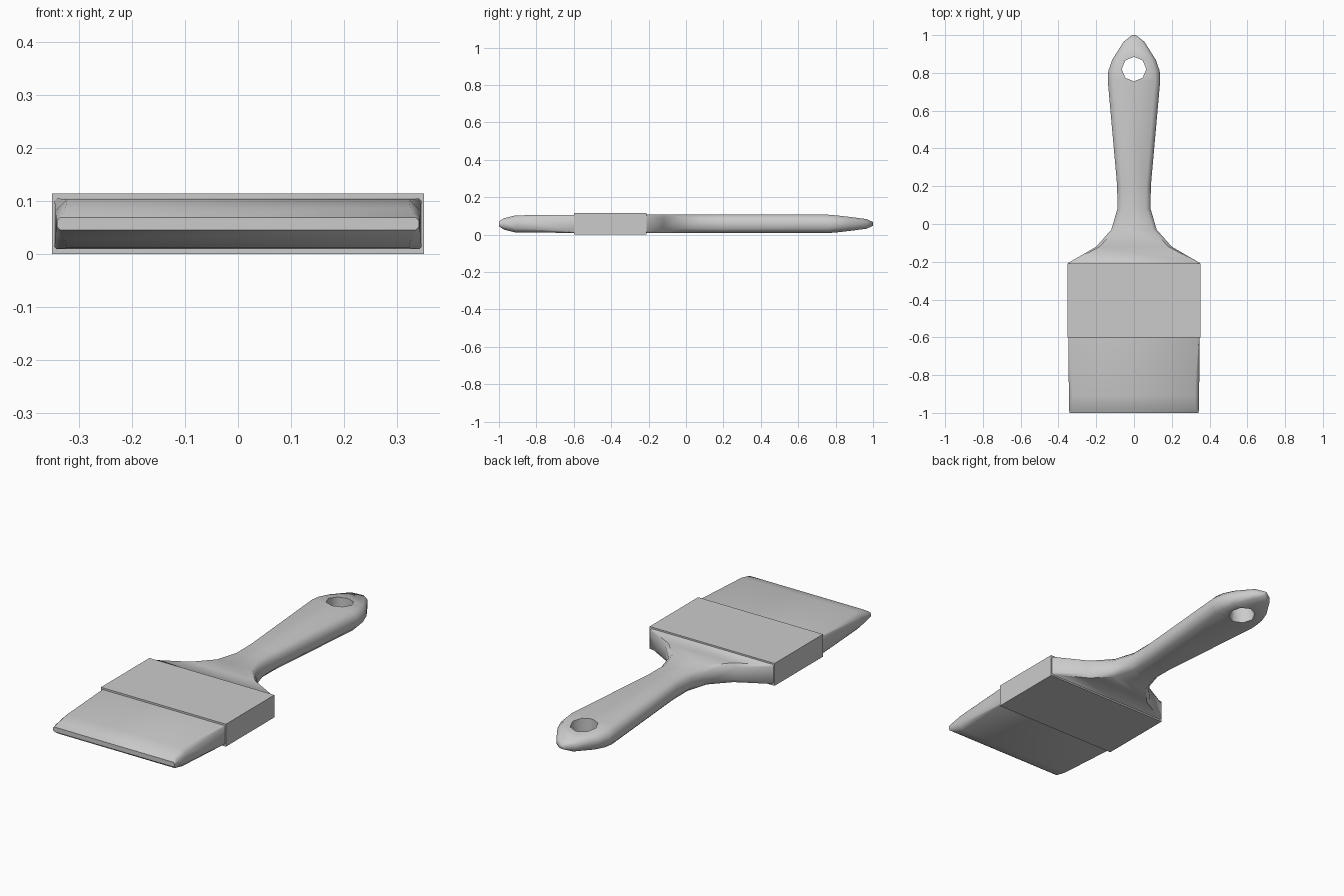
import bpy, bmesh, math

if "Cube" in bpy.data.objects:
    bpy.data.objects.remove(bpy.data.objects["Cube"])

ZC = 0.057  # mid height of the flat brush


def loft(name, stations):
    """Chamfered rectangular sections: (y, half width, half height, chamfer)."""
    bm = bmesh.new()
    rings = []
    for y, w, h, c in stations:
        pts = [(w, h - c), (w - c, h), (c - w, h), (-w, h - c),
               (-w, c - h), (c - w, -h), (w - c, -h), (w, c - h)]
        rings.append([bm.verts.new((x, y, ZC + z)) for x, z in pts])
    for a, b in zip(rings, rings[1:]):
        for i in range(8):
            j = (i + 1) % 8
            bm.faces.new((a[i], a[j], b[j], b[i]))
    bm.faces.new(rings[0])
    bm.faces.new(rings[-1])
    bmesh.ops.recalc_face_normals(bm, faces=bm.faces)
    mesh = bpy.data.meshes.new(name)
    bm.to_mesh(mesh)
    bm.free()
    ob = bpy.data.objects.new(name, mesh)
    bpy.context.collection.objects.link(ob)
    return ob


def smooth(ob):
    bpy.ops.object.select_all(action='DESELECT')
    bpy.context.view_layer.objects.active = ob
    ob.select_set(True)
    bpy.ops.object.shade_smooth_by_angle(angle=math.radians(50))


# Bristles, rounding off toward the tip
bristles = loft("bristles", [
    (-0.58, 0.347, 0.048, 0.003),
    (-0.91, 0.345, 0.046, 0.022),
    (-0.975, 0.344, 0.030, 0.018),
    (-1.0, 0.342, 0.012, 0.006)])
smooth(bristles)

# Metal ferrule
bpy.ops.mesh.primitive_cube_add(size=1, location=(0, -0.405, ZC))
ferrule = bpy.context.object
ferrule.name = "ferrule"
ferrule.scale = (0.704, 0.39, 0.114)
bpy.ops.object.transform_apply(location=False, rotation=False, scale=True)

# Handle, flaring into the shoulders
handle = loft("handle", [
    (-0.23, 0.350, 0.049, 0.006),
    (-0.205, 0.346, 0.049, 0.008),
    (-0.12, 0.200, 0.049, 0.018),
    (-0.03, 0.120, 0.049, 0.022),
    (0.08, 0.088, 0.049, 0.024),
    (0.20, 0.089, 0.049, 0.024),
    (0.76, 0.139, 0.049, 0.026),
    (0.81, 0.136, 0.045, 0.026),
    (0.87, 0.115, 0.038, 0.022),
    (0.965, 0.055, 0.026, 0.015),
    (1.0, 0.010, 0.010, 0.005)])

# Hanging hole cutter
bpy.ops.mesh.primitive_cylinder_add(vertices=8, radius=0.065, depth=0.4,
                                    location=(0, 0.82, ZC))
cutter = bpy.context.object
cutter.name = "hole_cutter"
mod = handle.modifiers.new("hole", 'BOOLEAN')
mod.operation = 'DIFFERENCE'
mod.solver = 'EXACT'
mod.object = cutter
bpy.context.view_layer.objects.active = handle
bpy.ops.object.modifier_apply(modifier="hole")
bpy.data.objects.remove(cutter)
smooth(handle)
